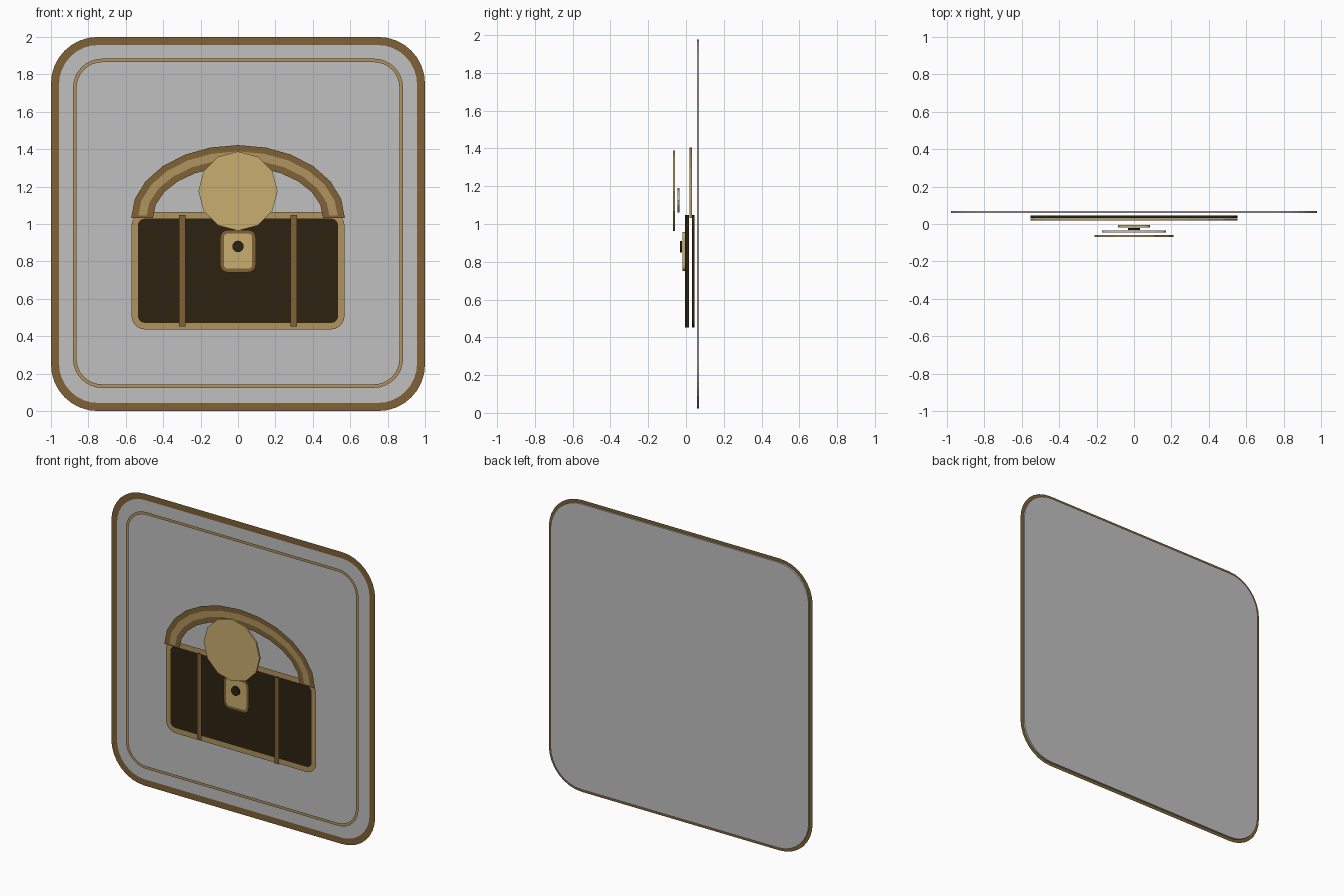
import bpy, bmesh, math

cube = bpy.data.objects.get("Cube")
if cube:
    bpy.data.objects.remove(cube, do_unlink=True)


def material(name, r, g, b):
    """Flat material from 0-255 display values, stored as linear."""
    col = [((c / 255 + 0.055) / 1.055) ** 2.4 for c in (r, g, b)] + [1]
    m = bpy.data.materials.new(name)
    m.use_nodes = True
    m.diffuse_color = col
    m.node_tree.nodes["Principled BSDF"].inputs["Base Color"].default_value = col
    return m


GREY = material("pale grey", 192, 192, 192)
BROWN = material("brown", 126, 98, 53)
TAN = material("tan", 176, 147, 95)
GOLD = material("gold", 200, 174, 110)
DARK = material("dark brown", 45, 34, 17)


def finish(name, bm, mat):
    me = bpy.data.meshes.new(name)
    bm.to_mesh(me)
    bm.free()
    me.materials.append(mat)
    ob = bpy.data.objects.new(name, me)
    bpy.context.collection.objects.link(ob)
    return ob


def rounded(w, h, r, cz, seg=8):
    """Rounded rectangle outline: half width, half height, radius, centre z."""
    pts = []
    for k, (sx, sz) in enumerate(((1, 1), (-1, 1), (-1, -1), (1, -1))):
        for i in range(seg + 1):
            a = math.pi / 2 * (k + i / seg)
            pts.append((sx * (w - r) + r * math.cos(a),
                        cz + sz * (h - r) + r * math.sin(a)))
    return pts


def arc(rx, rz, cz, n, turn=2 * math.pi, closed=True):
    count = n if closed else n + 1
    return [(rx * math.cos(turn * i / n), cz + rz * math.sin(turn * i / n))
            for i in range(count)]


def slab(name, pts, y, mat, depth=0.0115):
    """Outline filled and extruded backwards from its front at y."""
    bm = bmesh.new()
    face = bm.faces.new([bm.verts.new((x, y, z)) for x, z in pts])
    res = bmesh.ops.extrude_face_region(bm, geom=[face], use_keep_orig=True)
    moved = [v for v in res["geom"] if isinstance(v, bmesh.types.BMVert)]
    bmesh.ops.translate(bm, vec=(0, depth, 0), verts=moved)
    bmesh.ops.recalc_face_normals(bm, faces=bm.faces)
    return finish(name, bm, mat)


def band(name, outer, inner, y, mat, closed=True):
    """Flat trim sheet between two outlines of equal point count."""
    bm = bmesh.new()
    a, b = [[bm.verts.new((x, y, z)) for x, z in p] for p in (outer, inner)]
    n = len(a)
    for i in range(n if closed else n - 1):
        j = (i + 1) % n
        f = bm.faces.new((a[i], a[j], b[j], b[i]))
        f.normal_update()
        if f.normal.y > 0:
            f.normal_flip()
    return finish(name, bm, mat)


# Background plate with its rim and the thin inset border
slab("back_plate", rounded(0.978, 0.978, 0.23, 1.0), 0.058, GREY)
band("plate_rim", rounded(1.0, 1.0, 0.25, 1.0), rounded(0.957, 0.957, 0.21, 1.0),
     0.057, BROWN)
band("inset_border", rounded(0.882, 0.88, 0.155, 1.004),
     rounded(0.863, 0.861, 0.136, 1.004), 0.045, TAN)

# Bag body and its trim
slab("bag_body", rounded(0.553, 0.297, 0.055, 0.75, 5), 0.033, DARK)
band("bag_trim", rounded(0.57, 0.314, 0.075, 0.75, 5),
     rounded(0.535, 0.279, 0.038, 0.75, 5), 0.032, TAN)

# Arched handle with edging
BASE, STEPS = 1.033, 12


def arch(rx, rz):
    return arc(rx, rz, BASE, STEPS, math.pi, False)


slab("handle", arch(0.553, 0.372) + arch(0.473, 0.292)[::-1], 0.019, TAN)
band("handle_outer_edge", arch(0.571, 0.389), arch(0.535, 0.355), 0.018, BROWN, False)
band("handle_inner_edge", arch(0.491, 0.312), arch(0.455, 0.276), 0.018, BROWN, False)
for side, sx in (("left", 1), ("right", -1)):
    foot = [(sx * x, z) for x, z in ((0.571, BASE), (0.569, BASE + 0.012))]
    heel = [(sx * x, z) for x, z in ((0.455, BASE), (0.455, BASE + 0.012))]
    band(side + "_handle_end", foot, heel, 0.0175, BROWN, False)

# Straps: a flat strip over a thin upright fin
for side, cx, y in (("right", -0.298, 0.004), ("left", 0.298, -0.007)):
    strip = [[(cx + s * 0.0175, z) for z in (0.453, 1.047)] for s in (1, -1)]
    band(side + "_strap", strip[0], strip[1], y, BROWN, False)
    bm = bmesh.new()
    bm.faces.new([bm.verts.new(p) for p in (
        (cx, y + 0.001, 0.453), (cx, y + 0.0125, 0.453),
        (cx, y + 0.0125, 1.047), (cx, y + 0.001, 1.047))])
    finish(side + "_strap_fin", bm, DARK)

# Lock plate, its edge and the keyhole
slab("lock_plate", rounded(0.085, 0.103, 0.03, 0.855, 4), -0.018, GOLD)
band("lock_edge", rounded(0.095, 0.113, 0.04, 0.855, 4),
     rounded(0.076, 0.094, 0.022, 0.855, 4), -0.019, BROWN)
slab("keyhole", arc(0.031, 0.031, 0.88, 12), -0.032, DARK)

# Medallion and the small grey piece behind it
slab("medallion_backing", arc(0.17, 0.065, 1.125, 16), -0.045, GREY)
slab("medallion", arc(0.212, 0.212, 1.176, 12), -0.069, GOLD)
